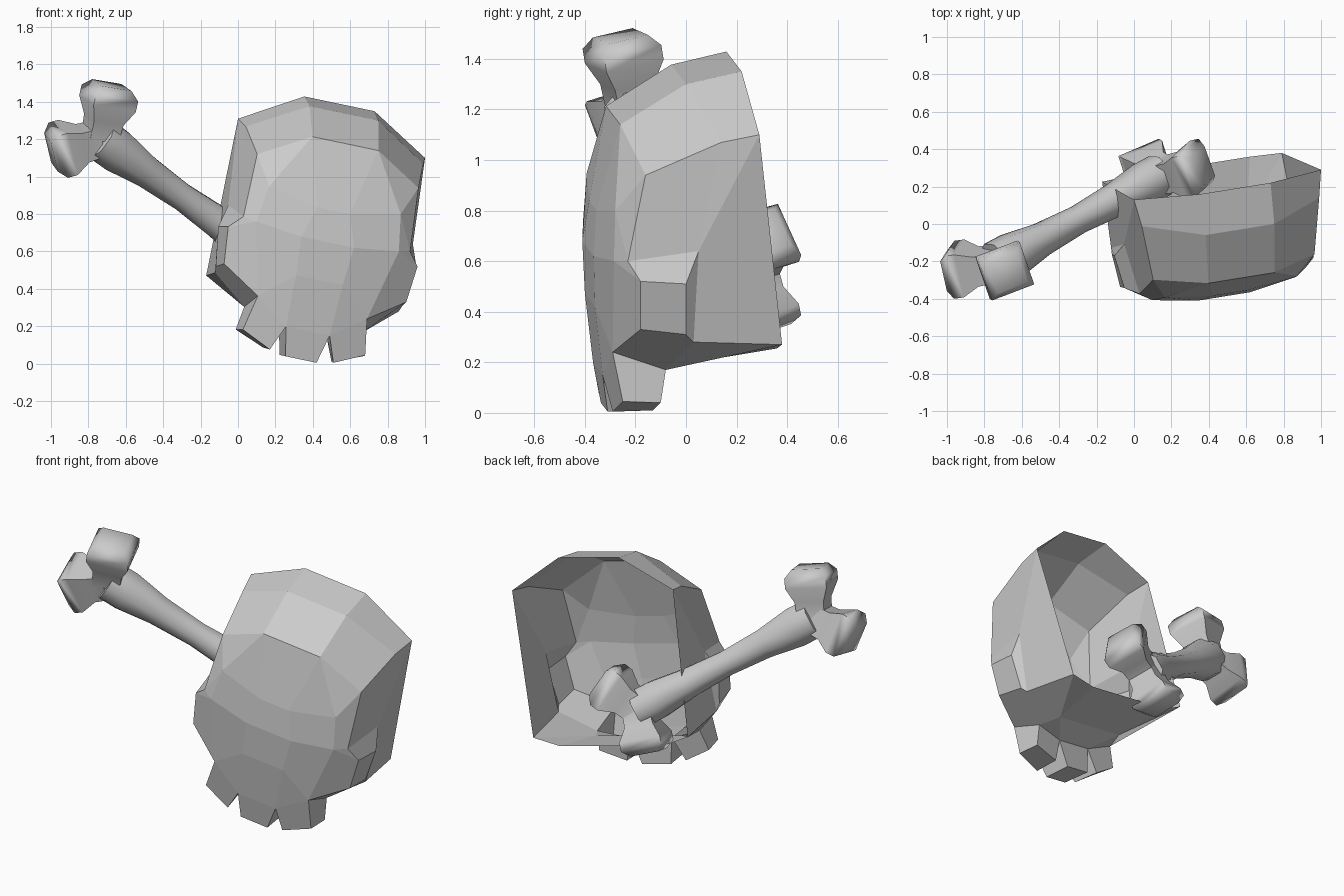
import bpy, bmesh
from mathutils import Vector as V

if "Cube" in bpy.data.objects:
    bpy.data.objects.remove(bpy.data.objects["Cube"])

# Symmetry plane of the tilted skull
U = V((.967, .155, -.203)).normalized()
O = V((.5, .21, 1.205))


def dist(p):
    return (p - O).dot(U)


def finish(bm, name):
    bmesh.ops.remove_doubles(bm, verts=bm.verts, dist=.002)
    bmesh.ops.recalc_face_normals(bm, faces=bm.faces)
    me = bpy.data.meshes.new(name)
    bm.to_mesh(me)
    bm.free()
    ob = bpy.data.objects.new(name, me)
    bpy.context.collection.objects.link(ob)
    return ob


# Skull shell: one half, mirrored across the tilted plane
pts = dict(
    # rim of the open back, crown and brow
    R3=(.73, .22, 1.35), R4=(1, .29, 1.10), R5=(.79, .38, .27), R6=(.62, .36, .255),
    M1=(.75, 0, 1.30), M2=(.99, .14, 1.07), B=(.75, -.26, 1.14), P=(.965, -.16, .94),
    # cheek block
    S=(.92, -.23, .60), C1=(.96, -.18, .52), C2=(.955, 0, .51), C3=(.935, .05, .64),
    C4=(.9, -.18, .33), C5=(.88, 0, .31), C6=(.86, .03, .28),
    # face
    F=(.87, -.28, .80), E=(.86, -.285, .60), D1=(.6, -.355, .80),
    D2=(.62, -.365, .62), N=(.56, -.36, .42), J=(.69, -.29, .24),
    # teeth, front and back, and the floor behind them
    T1=(.68, -.25, .045), T2=(.51, -.29, .005), T3=(.49, -.33, .15), T4=(.42, -.31, .005),
    Jb=(.67, -.08, .17), T1b=(.67, -.10, .04), T2b=(.50, -.13, .01),
    T3b=(.47, -.13, .16), T4b=(.40, -.14, .01), W=(.6, .03, .2))
pts = {k: V(p) for k, p in pts.items()}
pts.update({k + "0": p - U * dist(p) for k, p in pts.items()})  # centre line points

# Faces of each region, by point name
crown = "R30 R3 M1 M10|M10 M1 B B0|R3 R4 M2 M1|M1 M2 P B|R4 C3 M2|M2 C3 S P|R4 R5 C6 C3"
cheek = "S C3 C2 C1|C1 C2 C5 C4|C2 C3 C6 C5|B P F|P S F|S E F|S C1 E|C1 C4 J E"
front = "B0 B D1 D10|B F D1|F E D2 D1|D10 D1 D2 D20|D20 D2 N N0|D2 E J N|N J T3|N0 N T3 T30"
teeth = ("J T1 T2 T3|T3 T4 T40 T30|J Jb T1b T1|T1 T1b T2b T2|T2 T2b T3b T3",
         "T3 T3b T4b T4|T4 T4b T4b0 T40|Jb T1b T2b T3b|T3b T4b T4b0 T3b0")
floor = "J C4 C5 C6 Jb|Jb C6 R5 W|W R5 R6|Jb T3b W|T3b T3b0 W0 W|W W0 R60 R6"
faces = [f.split() for part in (crown, cheek, front, *teeth, floor) for f in part.split("|")]

bm = bmesh.new()
for flip in (False, True):
    vs = {k: bm.verts.new(p - 2 * dist(p) * U if flip else p) for k, p in pts.items()}
    for f in faces:
        bm.faces.new([vs[k] for k in f])
bmesh.ops.delete(bm, geom=[v for v in bm.verts if not v.link_faces], context='VERTS')
finish(bm, "skull_shell")


# Bone: shaft and four knobs lofted from square or octagonal sections
def loft(bm, centres, radii, axis, side, corners):
    e1 = side.normalized()
    e2 = axis.cross(e1).normalized()
    rings = []
    for c, r in zip(centres, radii):
        rings.append([bm.verts.new(c + r * (e1 * x + e2 * y)) for x, y in corners])
    n = len(corners)
    for a, b in zip(rings, rings[1:]):
        for i in range(n):
            bm.faces.new((a[i], a[(i + 1) % n], b[(i + 1) % n], b[i]))
    bm.faces.new(rings[0])
    bm.faces.new(rings[-1])


square = [(-1, -1), (1, -1), (1, 1), (-1, 1)]
octagon = [(1, .41), (.41, 1), (-.41, 1), (-1, .41), (-1, -.41), (-.41, -1), (.41, -1), (1, -.41)]
start, end = V((-.74, -.215, 1.205)), V((.14, .26, .58))
axis = (end - start).normalized()
spread = V((.2, 0, .23))
side = axis.cross(spread)

bm = bmesh.new()
ts = (0, .1, .28, .5, .72, .9, 1)
loft(bm, [start.lerp(end, t) for t in ts], (.115, .115, .085, .072, .085, .11, .11),
     axis, side, octagon)
for joint, tip in ((start, (-.675, -.26, 1.49)), (start, (-1.0, -.25, 1.13)),
                   (end, (.37, .305, .715)), (end, (.045, .305, .35))):
    tip = V(tip)
    d = (tip - joint).normalized()
    s = side - d * side.dot(d)
    loft(bm, [joint.lerp(tip, t) for t in (0, .35, .65, .85, 1)],
         (.08, .085, .122, .122, .085), d, s, square)
bone = finish(bm, "crossing_bone")
bpy.context.view_layer.objects.active = bone
bone.select_set(True)
bpy.ops.object.shade_smooth_by_angle(angle=1.2)
